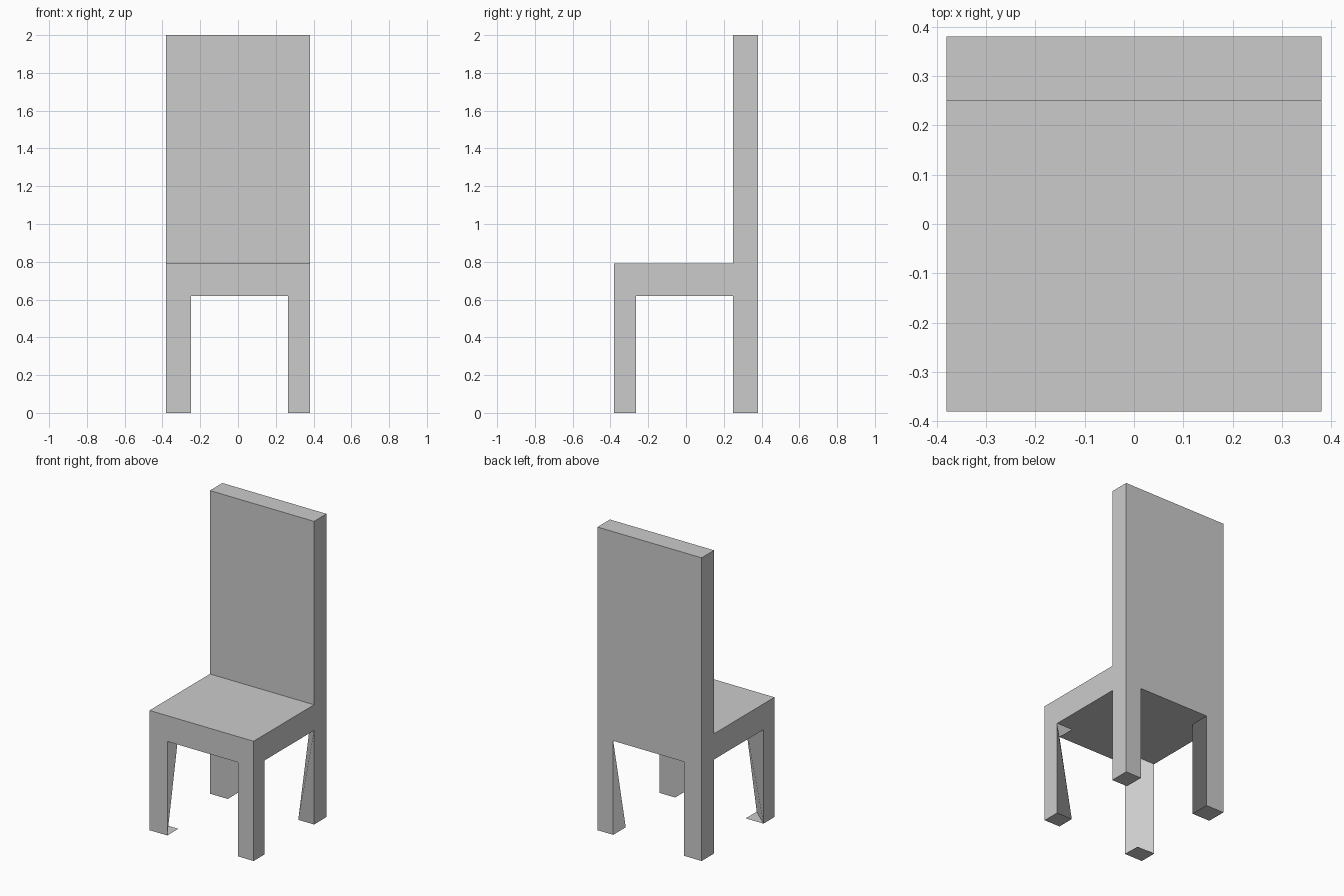
import bpy, bmesh
from mathutils import Vector

if "Cube" in bpy.data.objects:
    bpy.data.objects.remove(bpy.data.objects["Cube"])

# Main dimensions
X0, X1, X2, X3 = -0.38, -0.25, 0.265, 0.38     # outer / inner leg lines, left to right
Y0, Y1, Y2, Y3 = -0.38, -0.265, 0.25, 0.38     # outer / inner leg lines, front to back
UNDER, SEAT, TOP = 0.62, 0.79, 2.0

grey = bpy.data.materials.new("light grey")
grey.diffuse_color = (0.6, 0.6, 0.6, 1)
grey.use_nodes = True
grey.node_tree.nodes["Principled BSDF"].inputs["Base Color"].default_value = grey.diffuse_color


def build(name, faces):
    """Make an object from (points, outward direction, shading normal or None)."""
    bm = bmesh.new()
    shading = []
    for pts, out, shade in faces:
        f = bm.faces.new([bm.verts.new(p) for p in pts])
        f.normal_update()
        if f.normal.dot(Vector(out)) < 0:
            f.normal_flip()
        shading += [shade or f.normal.copy()] * len(pts)
    me = bpy.data.meshes.new(name)
    bm.to_mesh(me)
    bm.free()
    me.normals_split_custom_set([tuple(n) for n in shading])
    me.materials.append(grey)
    ob = bpy.data.objects.new(name, me)
    bpy.context.collection.objects.link(ob)
    return ob


# Chair shell: arched front and back, stepped sides, seat, backrest, underside
shell = []
for y, top, out in ((Y0, SEAT, (0, -1, 0)), (Y3, TOP, (0, 1, 0))):
    arch = [(X0, 0), (X1, 0), (X1, UNDER), (X2, UNDER), (X2, 0), (X3, 0), (X3, top), (X0, top)]
    shell.append(([(x, y, z) for x, z in arch], out, None))
side = [(Y0, 0), (Y1, 0), (Y1, UNDER), (Y2, UNDER), (Y2, 0), (Y3, 0),
        (Y3, TOP), (Y2, TOP), (Y2, SEAT), (Y0, SEAT)]
for x, out in ((X0, (-1, 0, 0)), (X3, (1, 0, 0))):
    shell.append(([(x, y, z) for y, z in side], out, None))


def level(xa, xb, ya, yb, z):
    return [(xa, ya, z), (xb, ya, z), (xb, yb, z), (xa, yb, z)]


shell.append((level(X0, X3, Y0, Y2, SEAT), (0, 0, 1), None))
shell.append((level(X0, X3, Y2, Y3, TOP), (0, 0, 1), None))
shell.append(([(X0, Y2, SEAT), (X3, Y2, SEAT), (X3, Y2, TOP), (X0, Y2, TOP)], (0, -1, 0), None))
cross = [(X1, Y0), (X2, Y0), (X2, Y1), (X3, Y1), (X3, Y2), (X2, Y2),
         (X2, Y3), (X1, Y3), (X1, Y2), (X0, Y2), (X0, Y1), (X1, Y1)]
shell.append(([(x, y, UNDER) for x, y in cross], (0, 0, -1), None))
build("seat_and_backrest", shell)


def leg(name, xo, xi, yo, yi, shape):
    """Foot and inner faces; the inner corner is square, cut at the top or cut at the foot."""
    out = Vector((xi - xo, yi - yo, 0)).normalized()
    a, b, n = (xi, yo, 0), (xo, yi, 0), (xi, yi, 0)
    at, bt, t = (xi, yo, UNDER), (xo, yi, UNDER), (xi, yi, UNDER)
    panels = {
        "square": [(at, t, n, a), (bt, t, n, b)],
        "cut_foot": [(at, t, a), (bt, t, b), (t, a, b)],
        "cut_top": [(at, n, a), (bt, n, b), (at, bt, n)],
    }[shape]
    faces = [(p, out, out) for p in panels]
    faces.append((level(xo, xi, yo, yi, 0), (0, 0, -1), None))
    build(name, faces)


leg("front_left_leg", X0, X1, Y0, Y1, "cut_foot")
leg("front_right_leg", X3, X2, Y0, Y1, "cut_top")
leg("back_left_leg", X0, X1, Y3, Y2, "square")
leg("back_right_leg", X3, X2, Y3, Y2, "cut_top")
